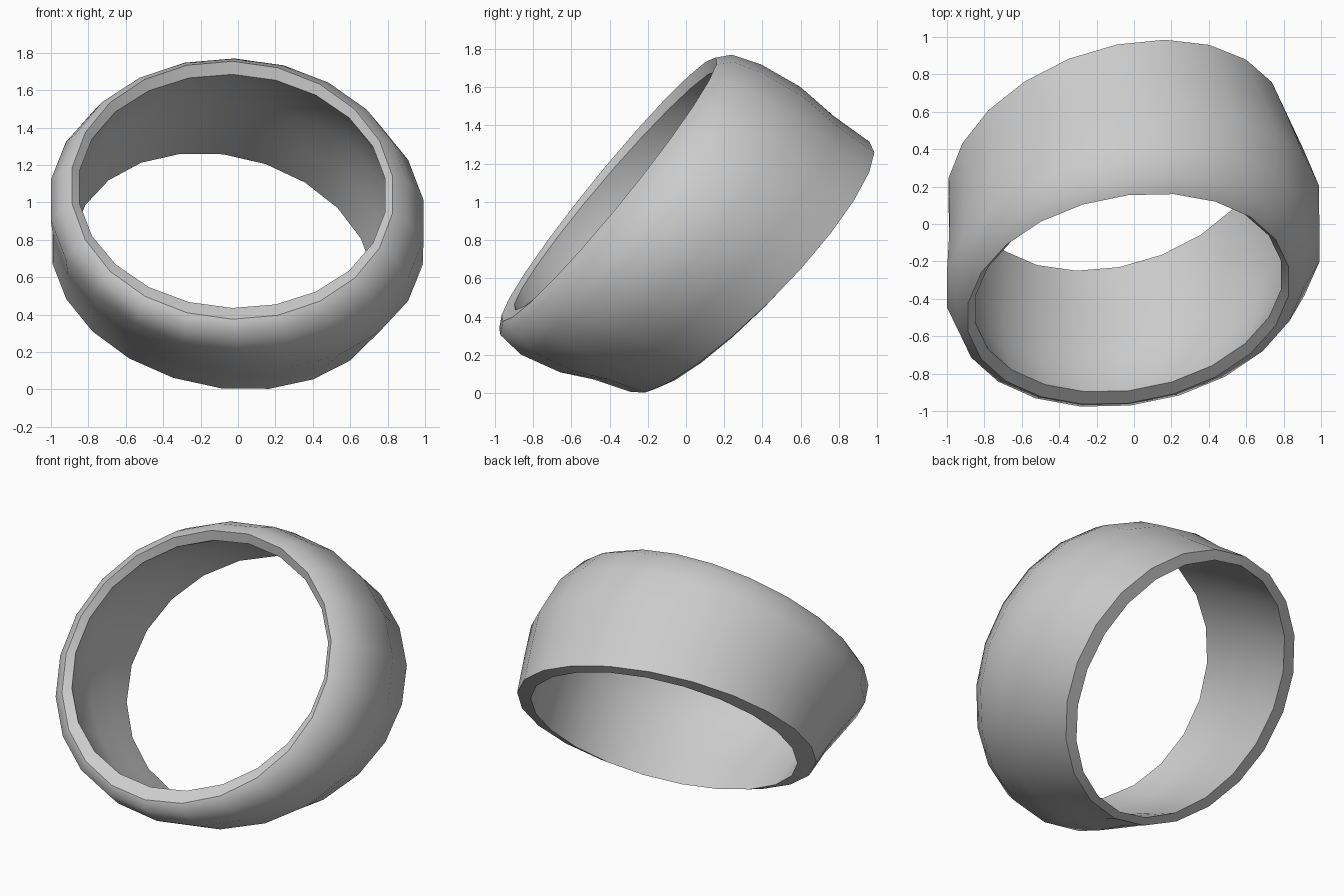
import bpy, bmesh, math

if "Cube" in bpy.data.objects:
    bpy.data.objects.remove(bpy.data.objects["Cube"])

SIDES = 22

# Each loop: centre (x, y, z), radii (x, y, z), skew in degrees (y, z)
outer = [
    ((-0.03, -0.402, 1.065), (0.865, 0.565, 0.69), (10, -2)),
    ((-0.02, -0.365, 1.037), (0.935, 0.615, 0.733), (10, -2)),
    ((-0.005, -0.235, 0.96), (1.006, 0.64, 0.76), (11, -4)),
    ((0.0, -0.03, 0.855), (1.0, 0.645, 0.75), (13, -6)),
    ((-0.04, 0.145, 0.76), (0.955, 0.65, 0.695), (15, -8)),
    ((-0.09, 0.335, 0.66), (0.91, 0.65, 0.662), (16, -9)),
]
inner = [
    ((-0.08, 0.35, 0.64), (0.81, 0.6, 0.625), (14.5, -9)),
    ((-0.045, 0.15, 0.75), (0.86, 0.585, 0.645), (13, -7)),
    ((-0.02, -0.05, 0.86), (0.89, 0.58, 0.67), (12, -5)),
    ((-0.02, -0.24, 0.97), (0.88, 0.56, 0.665), (11, -3)),
    ((-0.03, -0.365, 1.06), (0.825, 0.535, 0.625), (10, -2)),
]


def add_loop(bm, centre, radii, skew):
    """Skewed ellipse of vertices."""
    verts = []
    for i in range(SIDES):
        t = 2 * math.pi * (i + 0.5) / SIDES
        verts.append(bm.verts.new((
            centre[0] + radii[0] * math.cos(t),
            centre[1] + radii[1] * math.sin(t + math.radians(skew[0])),
            centre[2] + radii[2] * math.sin(t + math.radians(skew[1])))))
    return verts


# Band: outer wall, back rim, inner wall and front rim as one closed skin
bm = bmesh.new()
loops = [add_loop(bm, *spec) for spec in outer + inner]
rims = (len(outer) - 1, len(loops) - 1)
for k, a in enumerate(loops):
    b = loops[(k + 1) % len(loops)]
    for i in range(SIDES):
        j = (i + 1) % SIDES
        face = bm.faces.new((a[i], a[j], b[j], b[i]))
        face.smooth = True
        # Crisp edges on both rims
        if k in rims:
            for e in face.edges:
                if {*e.verts} in ({a[i], a[j]}, {b[i], b[j]}):
                    e.smooth = False
bmesh.ops.recalc_face_normals(bm, faces=bm.faces)
mesh = bpy.data.meshes.new("ring_band")
bm.to_mesh(mesh)
bm.free()

grey = bpy.data.materials.new("light_grey")
grey.diffuse_color = (0.6, 0.6, 0.6, 1)
grey.use_nodes = True
grey.node_tree.nodes["Principled BSDF"].inputs["Base Color"].default_value = grey.diffuse_color
mesh.materials.append(grey)
band = bpy.data.objects.new("ring_band", mesh)
bpy.context.collection.objects.link(band)
